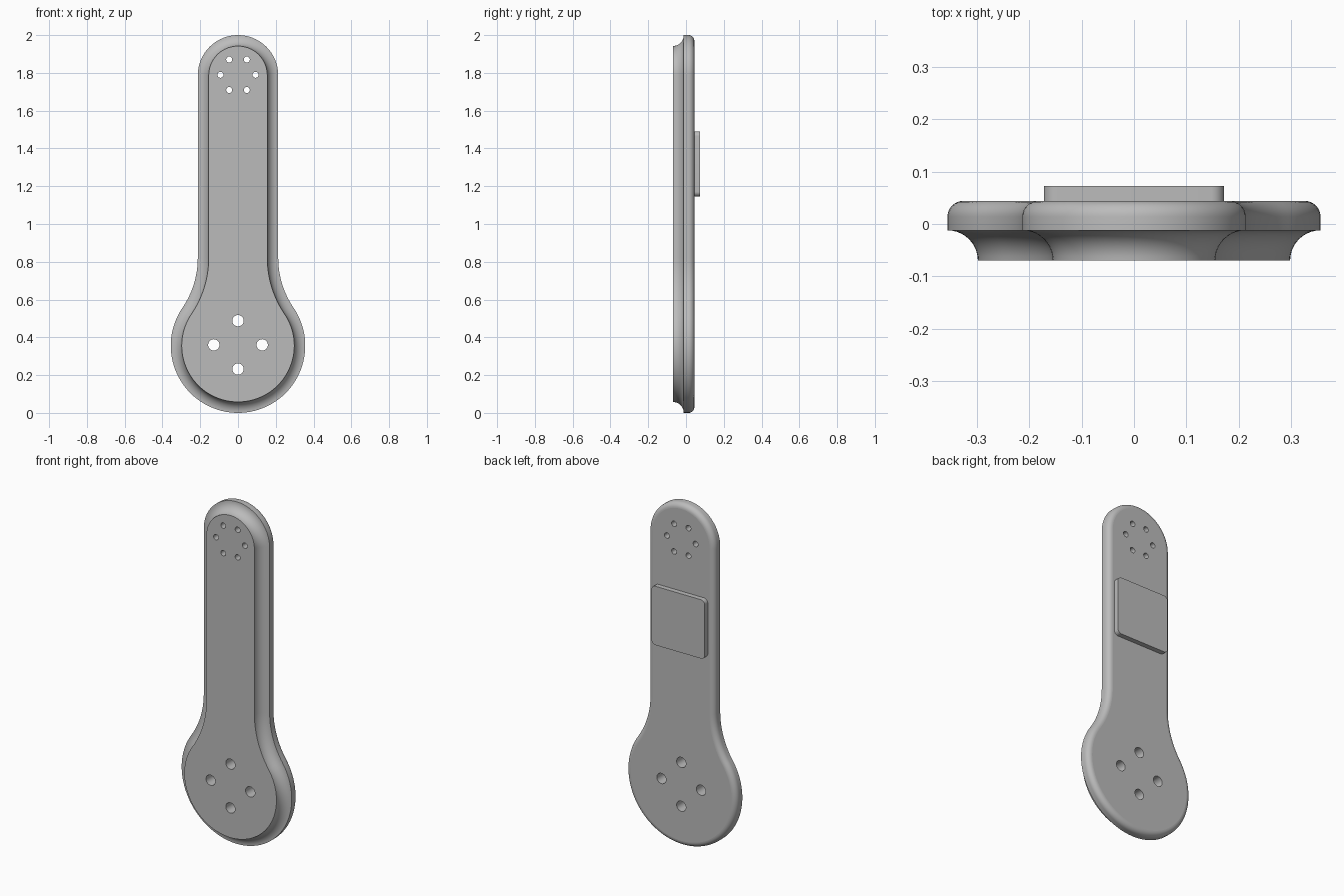
import bpy, bmesh, math
from mathutils import Matrix, Vector

cube = bpy.data.objects.get("Cube")
if cube:
    bpy.data.objects.remove(cube, do_unlink=True)

grey = bpy.data.materials.new("plain_grey")
grey.use_nodes = True
grey.diffuse_color = (0.5, 0.5, 0.5, 1)
grey.node_tree.nodes["Principled BSDF"].inputs["Base Color"].default_value = (0.5, 0.5, 0.5, 1)

BIG, SMALL, NECK = 0.356, 0.213, 0.47      # radii of base disc, tip and neck blend
TIP_Z = 2 - SMALL
NECK_X = SMALL + NECK
NECK_Z = BIG + math.sqrt((BIG + NECK) ** 2 - NECK_X ** 2)
FRONT, STEP, BACK, PAD_BACK = -0.07, -0.012, 0.044, 0.073


def arc(cx, cz, r, a0, a1, n):
    return [(cx + r * math.cos(a0 + (a1 - a0) * i / n),
             cz + r * math.sin(a0 + (a1 - a0) * i / n)) for i in range(n + 1)]


def outline(inset):
    """Paddle outline moved inwards by inset: base disc, concave neck, round tip."""
    lean = math.atan2(NECK_Z - BIG, NECK_X)
    right = arc(0, BIG, BIG - inset, -math.pi / 2, lean, 36)
    right += arc(NECK_X, NECK_Z, NECK + inset, math.pi + lean, math.pi, 16)[1:]
    right += arc(0, TIP_Z, SMALL - inset, 0, math.pi / 2, 24)
    return right + [(-x, z) for x, z in right[-2:0:-1]]


def loft(name, sections):
    """Skin a list of (y, outline) sections and cap both ends."""
    bm = bmesh.new()
    rings = [[bm.verts.new((x, y, z)) for x, z in pts] for y, pts in sections]
    for a, b in zip(rings, rings[1:]):
        for i in range(len(a)):
            j = (i + 1) % len(a)
            bm.faces.new((a[i], a[j], b[j], b[i]))
    bm.faces.new(rings[0])
    bm.faces.new(rings[-1])
    bmesh.ops.recalc_face_normals(bm, faces=bm.faces)
    return finish(name, bm)


def finish(name, bm):
    mesh = bpy.data.meshes.new(name)
    bm.to_mesh(mesh)
    bm.free()
    mesh.materials.append(grey)
    obj = bpy.data.objects.new(name, mesh)
    bpy.context.collection.objects.link(obj)
    return obj


def select(obj):
    bpy.ops.object.select_all(action='DESELECT')
    obj.select_set(True)
    bpy.context.view_layer.objects.active = obj


def smooth(obj):
    select(obj)
    bpy.ops.object.shade_smooth_by_angle(angle=math.radians(30))
    for p in obj.data.polygons:            # flat front and back stay flat
        if abs(p.normal.y) > 0.9999:
            p.use_smooth = False


# Body: cove on the front, straight rim, rounded back edge
COVE, ROUND = STEP - FRONT, 0.03
sections = []
for i in range(11):
    t = math.pi / 2 * i / 10
    sections.append((FRONT + COVE * math.sin(t), outline(COVE * math.cos(t))))
for i in range(9):
    t = math.pi / 2 * i / 8
    sections.append((BACK - ROUND + ROUND * math.sin(t), outline(ROUND * (1 - math.cos(t)))))
body = loft("handle_body", sections)

# Through holes: four in the base, six in the tip
holes = [(0.128 * math.cos(k * math.pi / 2), 0.36 + 0.128 * math.sin(k * math.pi / 2), 0.03)
         for k in range(4)]
holes += [(0.093 * math.cos(k * math.pi / 3), 1.79 + 0.093 * math.sin(k * math.pi / 3), 0.016)
          for k in range(6)]
bm = bmesh.new()
for x, z, r in holes:
    bmesh.ops.create_cone(bm, cap_ends=True, segments=32, radius1=r, radius2=r, depth=0.4,
                          matrix=Matrix.Translation((x, 0, z)) @ Matrix.Rotation(math.pi / 2, 4, 'X'))
cutter = finish("hole_cutter", bm)
cutter.hide_render = True
cut = body.modifiers.new("holes", 'BOOLEAN')
cut.operation, cut.solver, cut.object = 'DIFFERENCE', 'EXACT', cutter
select(body)
bpy.ops.object.modifier_apply(modifier=cut.name)
bpy.data.objects.remove(cutter, do_unlink=True)
smooth(body)

# Raised pad on the back with rounded corners
HALF, PAD_Z, CORNER = 0.172, 1.318, 0.025
pts = []
for k, (sx, sz) in enumerate([(1, 1), (-1, 1), (-1, -1), (1, -1)]):
    pts += arc(sx * (HALF - CORNER), PAD_Z + sz * (HALF - CORNER), CORNER,
               k * math.pi / 2, (k + 1) * math.pi / 2, 8)
pad = loft("back_pad", [(BACK - 0.005, pts), (PAD_BACK, pts)])
smooth(pad)
